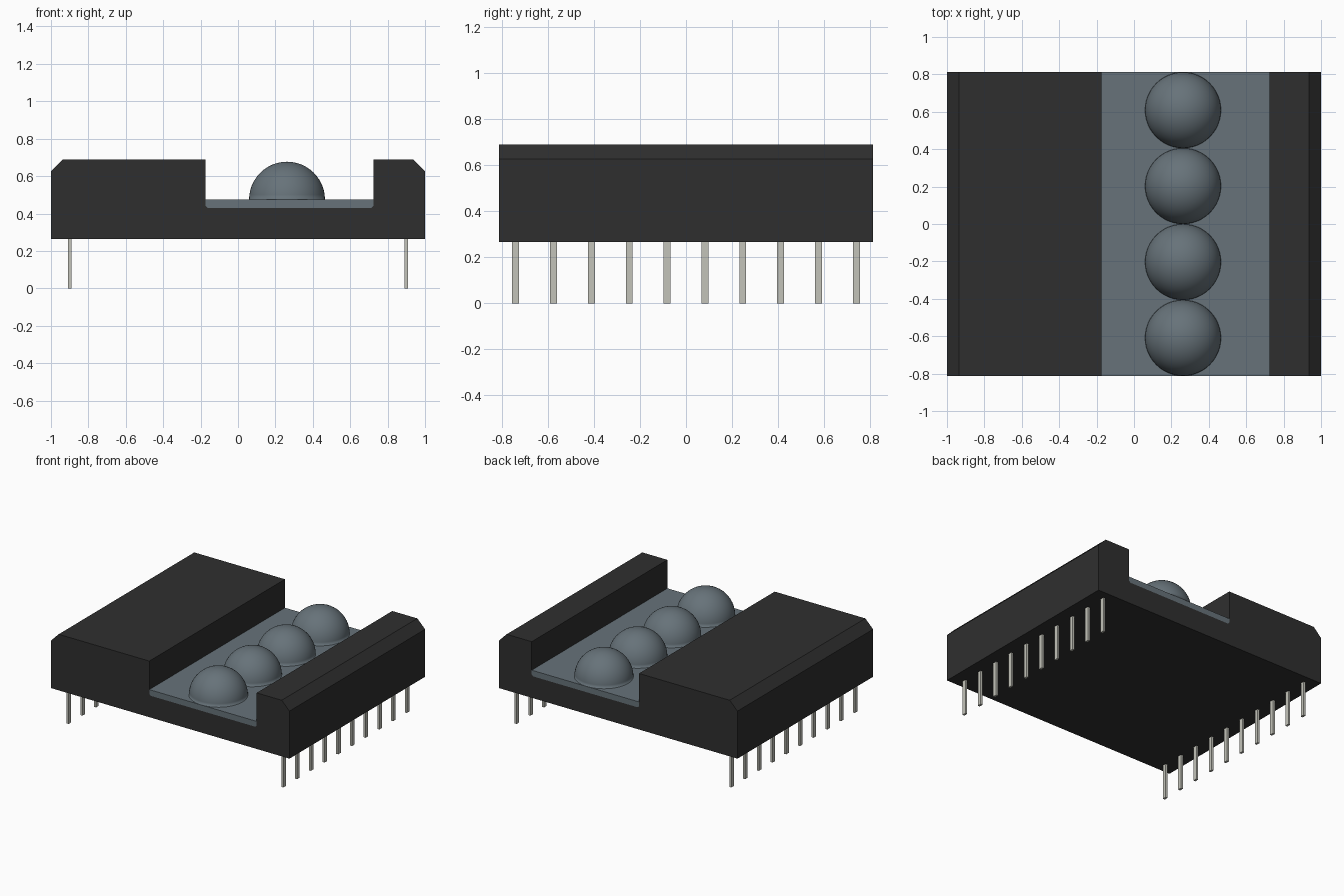
import bpy, bmesh, math

if "Cube" in bpy.data.objects:
    bpy.data.objects.remove(bpy.data.objects["Cube"], do_unlink=True)

DEPTH = 0.812            # half depth of the housing
BASE, TOP = 0.265, 0.69  # housing underside and top
FLOOR, PLATE = 0.43, 0.474
LEFT, RIGHT = -0.175, 0.725   # channel walls
CH, NICK = 0.065, 0.012       # outer chamfer, channel corner chamfer


def material(name, rgb):
    m = bpy.data.materials.new(name)
    m.use_nodes = True
    m.diffuse_color = (*rgb, 1)
    m.node_tree.nodes["Principled BSDF"].inputs["Base Color"].default_value = (*rgb, 1)
    return m


black = material("black plastic", (0.028, 0.028, 0.028))
smoke = material("smoky lens", (0.135, 0.170, 0.193))
metal = material("pin metal", (0.55, 0.55, 0.49))


def add_object(name, bm, mat):
    bmesh.ops.recalc_face_normals(bm, faces=bm.faces)
    mesh = bpy.data.meshes.new(name)
    bm.to_mesh(mesh)
    bm.free()
    mesh.materials.append(mat)
    ob = bpy.data.objects.new(name, mesh)
    bpy.context.collection.objects.link(ob)
    return ob


def extrude_profile(name, points, mat):
    """Extrude an x-z outline through the full depth."""
    bm = bmesh.new()
    face = bm.faces.new([bm.verts.new((x, -DEPTH, z)) for x, z in points])
    ext = bmesh.ops.extrude_face_region(bm, geom=[face])
    verts = [g for g in ext["geom"] if isinstance(g, bmesh.types.BMVert)]
    bmesh.ops.translate(bm, verts=verts, vec=(0, 2 * DEPTH, 0))
    return add_object(name, bm, mat)


# Housing with chamfered shoulders and an open channel
channel = [(LEFT, FLOOR + NICK), (LEFT + NICK, FLOOR),
           (RIGHT - NICK, FLOOR), (RIGHT, FLOOR + NICK)]
extrude_profile("housing", [
    (-1, BASE), (-1, TOP - CH), (-1 + CH, TOP), (LEFT, TOP), *channel,
    (RIGHT, TOP), (1 - CH, TOP), (1, TOP - CH), (1, BASE)], black)

# Lens plate filling the bottom of the channel
extrude_profile("lens_plate", [(LEFT, PLATE), *channel, (RIGHT, PLATE)], smoke)

# Row of four hemispherical magnifiers
R = DEPTH / 4
for i in range(4):
    bm = bmesh.new()
    bmesh.ops.create_uvsphere(bm, u_segments=48, v_segments=24, radius=R)
    bmesh.ops.bisect_plane(bm, geom=bm.verts[:] + bm.edges[:] + bm.faces[:],
                           plane_co=(0, 0, 0), plane_no=(0, 0, 1), clear_inner=True)
    bmesh.ops.translate(bm, verts=bm.verts,
                        vec=(0.262, -DEPTH + R * (2 * i + 1), PLATE))
    dome = add_object(f"lens_dome_{i + 1}", bm, smoke)
    for p in dome.data.polygons:
        p.use_smooth = True

# Two rows of ten flat pins
for side, x in (("right", -0.9), ("left", 0.9)):
    for i in range(10):
        bm = bmesh.new()
        bmesh.ops.create_cube(bm, size=1)
        bmesh.ops.scale(bm, verts=bm.verts, vec=(0.017, 0.03, BASE))
        bmesh.ops.translate(bm, verts=bm.verts,
                            vec=(x, (i - 4.5) * 0.1642, BASE / 2))
        add_object(f"{side}_pin_{i + 1}", bm, metal)
